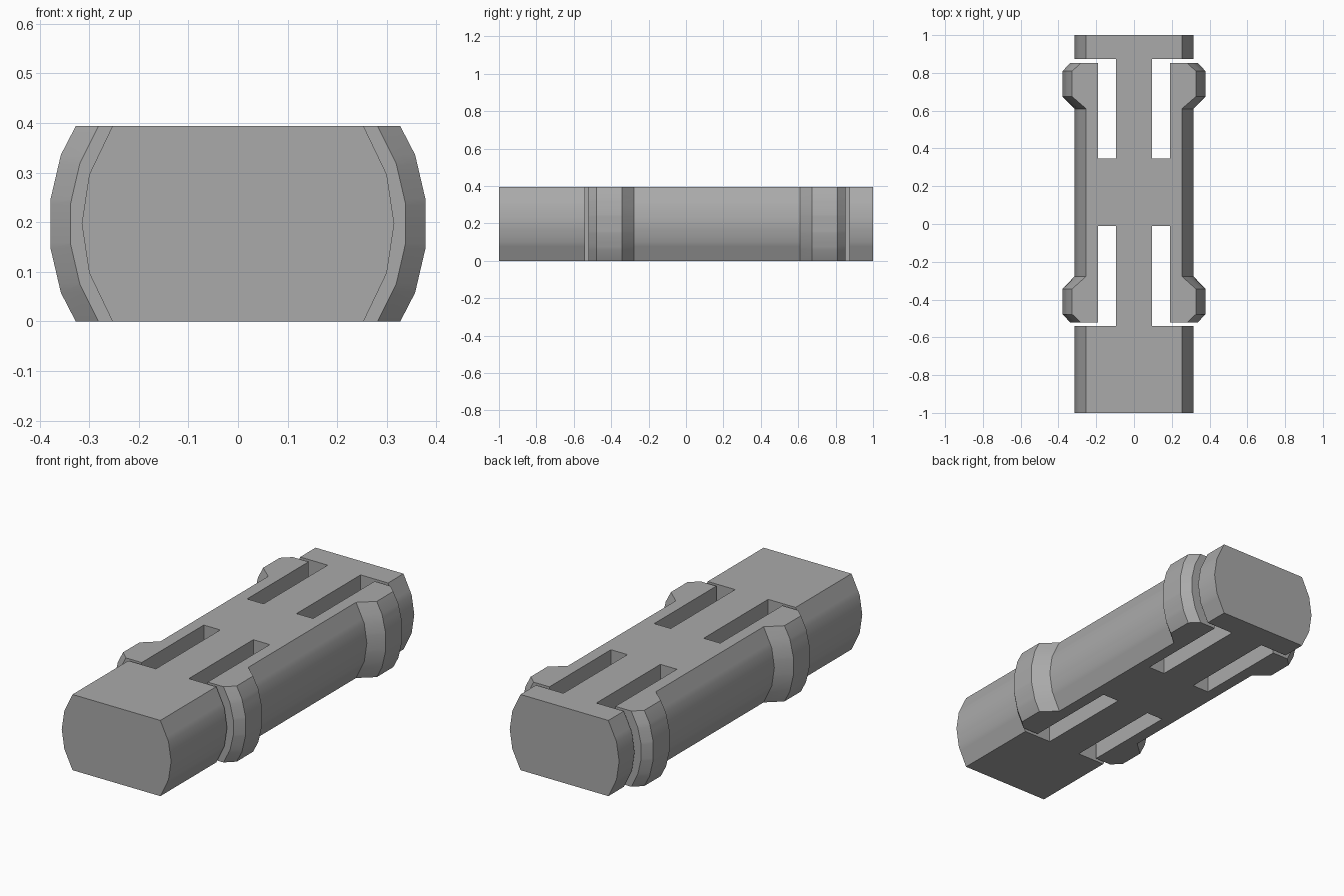
import bpy, bmesh, math

if "Cube" in bpy.data.objects:
    bpy.data.objects.remove(bpy.data.objects["Cube"])

HEIGHT = 0.394
SLOT_IN, SLOT_OUT = 0.095, 0.19

grey = bpy.data.materials.new("plain grey")
grey.use_nodes = True
grey.diffuse_color = (0.4, 0.4, 0.4, 1)
grey.node_tree.nodes["Principled BSDF"].inputs["Base Color"].default_value = (0.4, 0.4, 0.4, 1)

# Half widths of the rounded sides, as (width, z) from the bottom up to mid height
SHAFT = [(0.253, 0), (0.3, 0.098), (0.315, 0.197)]
TIP = [(0.278, 0), (0.316, 0.076), (0.335, 0.158), (0.335, 0.197)]
RIDGE = [(0.327, 0), (0.357, 0.058), (0.378, 0.148), (0.378, 0.197)]
LEVELS = sorted({z for side in (SHAFT, TIP, RIDGE) for _, z in side})


def width_at(side, z):
    for (w0, z0), (w1, z1) in zip(side, side[1:]):
        if z <= z1:
            return w0 + (w1 - w0) * (z - z0) / (z1 - z0)


def section(side):
    """Closed outline of the rounded body as (x, z)."""
    half = [(width_at(side, z), z) for z in LEVELS]
    right = half + [(w, HEIGHT - z) for w, z in reversed(half[:-1])]
    return right + [(-w, z) for w, z in reversed(right)]


def finish(name, bm):
    bmesh.ops.recalc_face_normals(bm, faces=bm.faces)
    mesh = bpy.data.meshes.new(name)
    bm.to_mesh(mesh)
    bm.free()
    obj = bpy.data.objects.new(name, mesh)
    bpy.context.collection.objects.link(obj)
    return obj


def loft(name, stations):
    bm = bmesh.new()
    rings = [[bm.verts.new((x, y, z)) for x, z in section(side)] for y, side in stations]
    n = len(rings[0])
    for a, b in zip(rings, rings[1:]):
        for i in range(n):
            j = (i + 1) % n
            bm.faces.new((a[i], a[j], b[j], b[i]))
    bm.faces.new(rings[0])
    bm.faces.new(rings[-1])
    return finish(name, bm)


def slot_cutter(name, side, root, finger_end, block):
    """L-shaped cutter: a long slot that turns outwards behind the snap tip."""
    outline = [(SLOT_IN, root), (SLOT_OUT, root), (SLOT_OUT, finger_end),
               (0.5, finger_end), (0.5, block), (SLOT_IN, block)]
    bm = bmesh.new()
    face = bm.faces.new([bm.verts.new((side * x, y, -0.1)) for x, y in outline])
    ext = bmesh.ops.extrude_face_region(bm, geom=[face])
    bmesh.ops.translate(bm, vec=(0, 0, 0.6),
                        verts=[v for v in ext["geom"] if isinstance(v, bmesh.types.BMVert)])
    obj = finish(name, bm)
    obj.hide_render = True
    return obj


# Shaft with two snap ridges
pin = loft("snap_pin_body", [
    (-1, SHAFT), (-0.53, SHAFT), (-0.524, TIP), (-0.478, RIDGE), (-0.343, RIDGE),
    (-0.277, SHAFT), (0.61, SHAFT), (0.674, RIDGE), (0.81, RIDGE),
    (0.855, TIP), (0.862, SHAFT), (1, SHAFT)])
pin.data.materials.append(grey)

# Slots that free the four snap fingers
cutters = []
for label, side in (("left", 1), ("right", -1)):
    cutters.append(slot_cutter("back_slot_" + label, side, 0.346, 0.852, 0.873))
    cutters.append(slot_cutter("front_slot_" + label, side, -0.01, -0.521, -0.54))

bpy.context.view_layer.objects.active = pin
for cutter in cutters:
    mod = pin.modifiers.new(cutter.name, "BOOLEAN")
    mod.operation = "DIFFERENCE"
    mod.solver = "EXACT"
    mod.object = cutter
    bpy.ops.object.modifier_apply(modifier=mod.name)
    bpy.data.objects.remove(cutter)

# Smooth the rounded sides and keep the corners crisp
bpy.ops.object.select_all(action="DESELECT")
pin.select_set(True)
bpy.ops.object.shade_smooth_by_angle(angle=math.radians(30))
